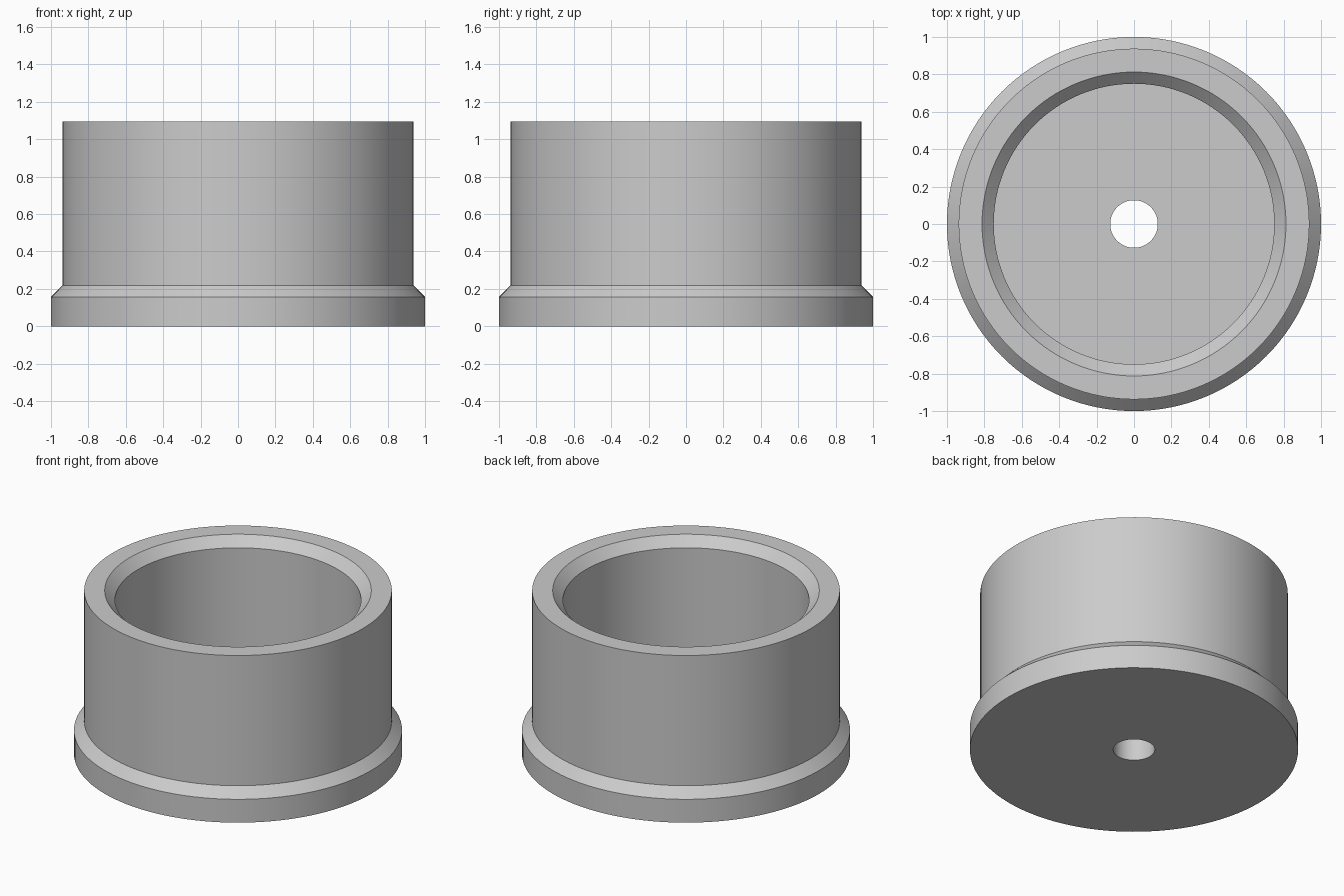
import bpy
import bmesh
from math import tau, radians, cos, sin

cube = bpy.data.objects.get("Cube")
if cube:
    bpy.data.objects.remove(cube, do_unlink=True)

SEGMENTS = 128


def make_material(name, color):
    mat = bpy.data.materials.new(name)
    mat.use_nodes = True
    mat.diffuse_color = color
    mat.node_tree.nodes["Principled BSDF"].inputs["Base Color"].default_value = color
    return mat


def lathe(name, profile, material):
    """Turn a closed (radius, height) profile around the z axis."""
    bm = bmesh.new()
    rings = []
    for r, z in profile:
        rings.append([bm.verts.new((r * cos(tau * i / SEGMENTS), r * sin(tau * i / SEGMENTS), z))
                      for i in range(SEGMENTS)])
    for a, b in zip(rings, rings[1:] + rings[:1]):
        for i in range(SEGMENTS):
            j = (i + 1) % SEGMENTS
            bm.faces.new((a[i], a[j], b[j], b[i]))
    bmesh.ops.recalc_face_normals(bm, faces=bm.faces)
    mesh = bpy.data.meshes.new(name)
    bm.to_mesh(mesh)
    bm.free()
    mesh.materials.append(material)
    obj = bpy.data.objects.new(name, mesh)
    bpy.context.collection.objects.link(obj)
    bpy.ops.object.select_all(action='DESELECT')
    obj.select_set(True)
    bpy.context.view_layer.objects.active = obj
    bpy.ops.object.shade_smooth_by_angle(angle=radians(30))
    return obj


grey = make_material("plain_grey", (0.6, 0.6, 0.6, 1))

# Main dimensions
height, floor, chamfer = 1.095, 0.19, 0.0625
flange_r, wall_r, bore_r, hole_r = 1.0, 0.9375, 0.75, 0.127
flange_z = 0.157

# Flanged cup: base, chamfered flange, wall, chamfered bore, floor with centre hole
lathe("flanged_cup", [
    (hole_r, 0),
    (flange_r, 0),
    (flange_r, flange_z),
    (wall_r, flange_z + chamfer),
    (wall_r, height),
    (bore_r + chamfer, height),
    (bore_r, height - chamfer),
    (bore_r, floor),
    (hole_r, floor),
], grey)
